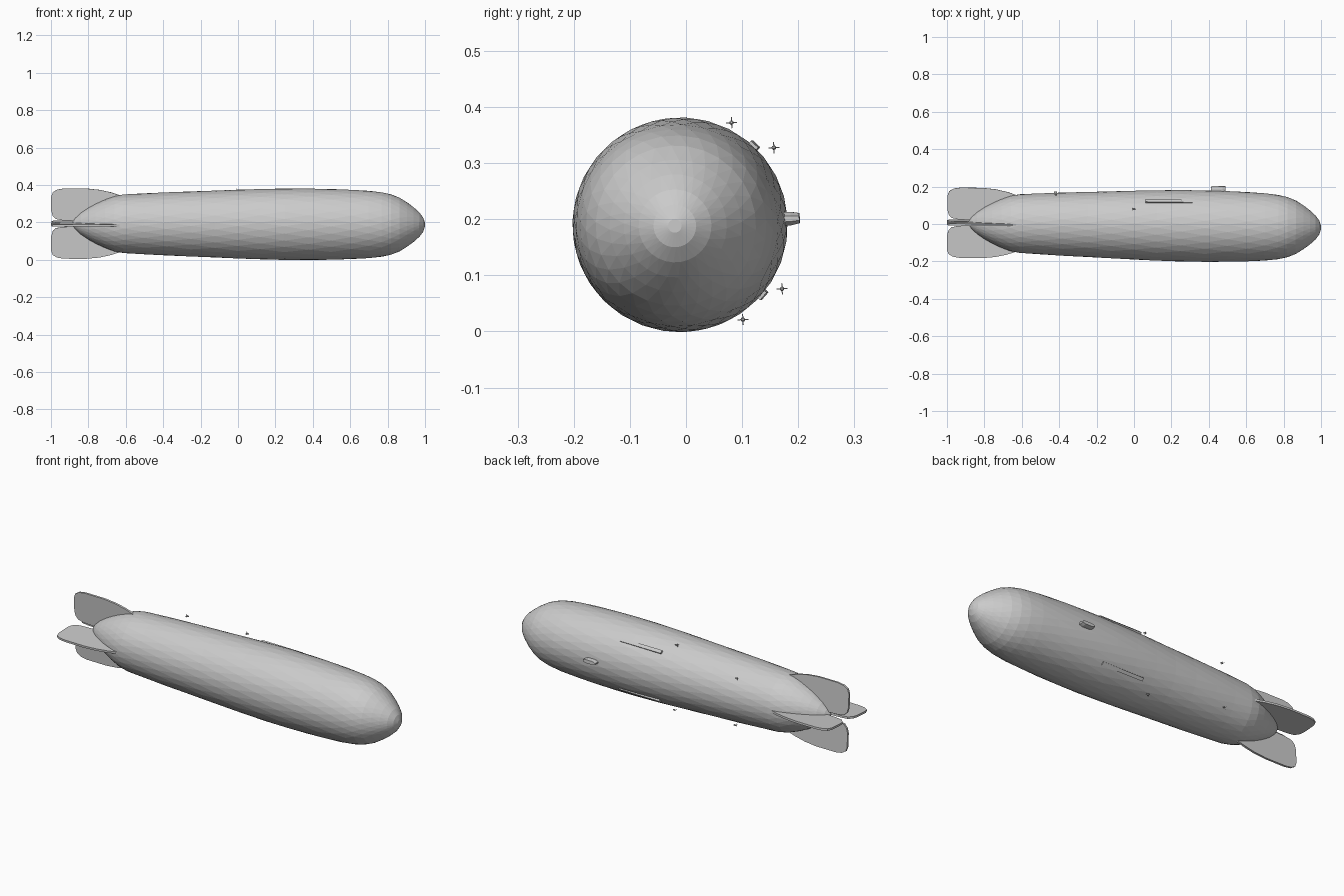
import bpy, bmesh, math
from mathutils import Matrix, Vector

if "Cube" in bpy.data.objects:
    bpy.data.objects.remove(bpy.data.objects["Cube"])

# Airship frame: hull axis along x, keel towards +y, slightly yawed and rolled
FRAME = (Matrix.Translation((0, -0.006, 0.191)) @ Matrix.Rotation(-0.014, 4, 'Z')
         @ Matrix.Rotation(0.003, 4, 'Y') @ Matrix.Rotation(math.radians(3.3), 4, 'X'))


def around(deg):
    """Rotation about the hull axis, 0 degrees = keel side."""
    return Matrix.Rotation(math.radians(deg), 4, 'X')


def finish(bm, name, local=Matrix()):
    bmesh.ops.recalc_face_normals(bm, faces=bm.faces[:])
    bm.transform(FRAME @ local)
    me = bpy.data.meshes.new(name)
    bm.to_mesh(me)
    bm.free()
    ob = bpy.data.objects.new(name, me)
    bpy.context.collection.objects.link(ob)
    return ob


def lathe(name, profile, seg, local=Matrix()):
    """Faceted hull: rings staggered by half a step, joined by triangles."""
    bm = bmesh.new()
    rings = []
    for i, (x, r) in enumerate(profile):
        off = 0.5 * (i % 2)
        rings.append([bm.verts.new((x, r * math.cos(2 * math.pi * (k + off) / seg),
                                    r * math.sin(2 * math.pi * (k + off) / seg)))
                      for k in range(seg)])
    for i in range(len(rings) - 1):
        a, b = rings[i], rings[i + 1]
        for k in range(seg):
            n = (k + 1) % seg
            if i % 2 == 0:
                bm.faces.new((a[k], a[n], b[k]))
                bm.faces.new((a[n], b[n], b[k]))
            else:
                bm.faces.new((a[k], b[n], b[k]))
                bm.faces.new((a[k], a[n], b[n]))
    bm.faces.new(rings[0])
    bm.faces.new(rings[-1])
    return finish(bm, name, local)


def plate(name, outline, thick, local):
    """Flat outline in the x/y plane, extruded along z."""
    bm = bmesh.new()
    f = bm.faces.new([bm.verts.new((x, y, -thick / 2)) for x, y in outline])
    ext = bmesh.ops.extrude_face_region(bm, geom=[f])
    vs = [v for v in ext['geom'] if isinstance(v, bmesh.types.BMVert)]
    bmesh.ops.translate(bm, verts=vs, vec=(0, 0, thick))
    return finish(bm, name, local)


def box(name, center, size, local):
    bm = bmesh.new()
    bmesh.ops.create_cube(bm, size=1, matrix=Matrix.Translation(center)
                          @ Matrix.Diagonal((*size, 1)))
    return finish(bm, name, local)


# Hull envelope
hull = [(-0.885, 0.008), (-0.87, 0.03), (-0.84, 0.058), (-0.80, 0.085), (-0.76, 0.107),
        (-0.71, 0.13), (-0.66, 0.148), (-0.61, 0.157), (-0.50, 0.163), (-0.38, 0.169),
        (-0.25, 0.174), (-0.12, 0.179), (0.0, 0.184), (0.12, 0.188), (0.25, 0.191),
        (0.38, 0.191), (0.50, 0.189), (0.61, 0.185), (0.70, 0.180), (0.77, 0.172),
        (0.82, 0.161), (0.865, 0.143), (0.905, 0.118), (0.94, 0.092), (0.97, 0.065),
        (0.99, 0.038), (0.999, 0.012)]
lathe("hull", hull, 30)

# Four tail fins
fin = [(-0.63, 0.152), (-0.68, 0.168), (-0.74, 0.181), (-0.81, 0.188), (-0.93, 0.188),
       (-0.967, 0.182), (-0.99, 0.168), (-0.999, 0.145), (-0.999, 0.07), (-0.992, 0.043),
       (-0.975, 0.025), (-0.94, 0.018), (-0.86, 0.014), (-0.78, 0.03), (-0.64, 0.12)]
for i in range(4):
    plate("tail_fin_%d" % (i + 1), fin, 0.011, around(90 * i))

# Control gondola: tapered hull under the keel, pointed fore and aft
bm = bmesh.new()
rows = []
for y, s in ((0.17, 1.0), (0.2, 1.0), (0.215, 0.75)):
    rows.append([bm.verts.new((0.448 + x * (0.8 + 0.2 * s), y, z * s)) for x, z in
                 ((-0.039, 0.004), (-0.022, 0.012), (0.022, 0.012), (0.039, 0.005),
                  (0.039, -0.005), (0.022, -0.012), (-0.022, -0.012), (-0.039, -0.004))])
for a, b in zip(rows, rows[1:]):
    for k in range(8):
        bm.faces.new((a[k], a[(k + 1) % 8], b[(k + 1) % 8], b[k]))
bm.faces.new(rows[0])
bm.faces.new(rows[-1])
finish(bm, "gondola")

# Long side galleries and engine pods, mirrored either side of the keel
pod = [(-0.008, 0.002), (-0.004, 0.004), (0.003, 0.004), (0.007, 0.002)]
for side, s in (("left", 1), ("right", -1)):
    box("gallery_" + side, (0.185, 0.189, 0), (0.25, 0.013, 0.018), around(44 * s))
    for pos, x, r, deg in (("fore", 0.0, 0.201, 61), ("aft", -0.42, 0.207, 37.5)):
        place = around(deg * s) @ Matrix.Translation((x, r, 0)) @ around(-deg * s)
        lathe("engine_%s_%s" % (pos, side), pod, 8, place)
        for axis, size in (("a", (0.001, 0.02, 0.0018)), ("b", (0.001, 0.0018, 0.02))):
            box("propeller_%s_%s_%s" % (pos, side, axis), (-0.008, 0, 0), size, place)
